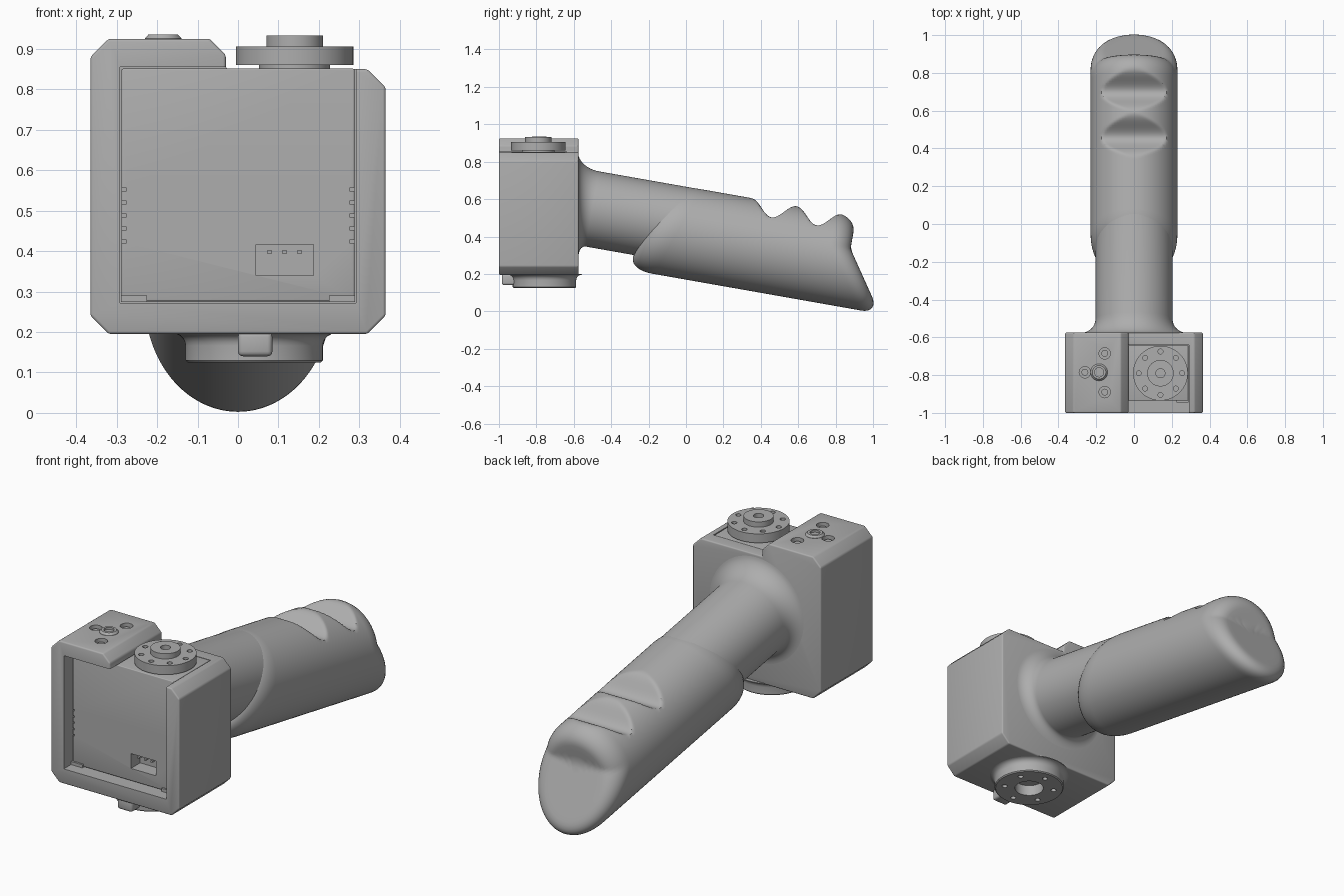
import bpy, bmesh
from math import sin, cos, pi, radians
from mathutils import Matrix, Vector

if "Cube" in bpy.data.objects:
    bpy.data.objects.remove(bpy.data.objects["Cube"])

grey = bpy.data.materials.new("matte_grey")
grey.use_nodes = True
grey.diffuse_color = (0.42, 0.42, 0.42, 1)
grey.node_tree.nodes["Principled BSDF"].inputs["Base Color"].default_value = (0.42, 0.42, 0.42, 1)


def finish(name, bm):
    """Turn a bmesh into a named, coloured object."""
    bmesh.ops.remove_doubles(bm, verts=bm.verts, dist=1e-5)
    bmesh.ops.recalc_face_normals(bm, faces=bm.faces)
    mesh = bpy.data.meshes.new(name)
    bm.to_mesh(mesh)
    bm.free()
    ob = bpy.data.objects.new(name, mesh)
    bpy.context.collection.objects.link(ob)
    mesh.materials.append(grey)
    return ob


def activate(ob):
    bpy.ops.object.select_all(action="DESELECT")
    ob.select_set(True)
    bpy.context.view_layer.objects.active = ob


def smooth(ob, angle=35):
    activate(ob)
    bpy.ops.object.shade_smooth_by_angle(angle=radians(angle))


def bevel(ob, width):
    mod = ob.modifiers.new("bevel", "BEVEL")
    mod.width, mod.segments, mod.limit_method = width, 3, "ANGLE"
    activate(ob)
    bpy.ops.object.modifier_apply(modifier=mod.name)


def cut(ob, cutter):
    cutter.hide_render = True
    mod = ob.modifiers.new("cut", "BOOLEAN")
    mod.object, mod.operation, mod.solver = cutter, "DIFFERENCE", "EXACT"
    activate(ob)
    bpy.ops.object.modifier_apply(modifier=mod.name)
    bpy.data.objects.remove(cutter)


def add_box(bm, lo, hi):
    lo, hi = Vector(lo), Vector(hi)
    matrix = Matrix.Translation((lo + hi) / 2) @ Matrix.Diagonal((*(hi - lo), 1))
    bmesh.ops.create_cube(bm, size=1, matrix=matrix)


def boxes(name, *pairs):
    bm = bmesh.new()
    for lo, hi in pairs:
        add_box(bm, lo, hi)
    return finish(name, bm)


def drills(spots, z, depth):
    """Vertical cylinders (x, y, radius) centred on height z."""
    bm = bmesh.new()
    for x, y, r in spots:
        bmesh.ops.create_cone(bm, cap_ends=True, segments=24, radius1=r, radius2=r,
                              depth=depth, matrix=Matrix.Translation((x, y, z)))
    return finish("hole_cutter", bm)


def loft(name, rings, caps=False):
    bm = bmesh.new()
    rows = [[bm.verts.new(p) for p in ring] for ring in rings]
    n = len(rows[0])
    for a, b in zip(rows, rows[1:]):
        for i in range(n):
            j = (i + 1) % n
            bm.faces.new((a[i], a[j], b[j], b[i]))
    if caps:
        bm.faces.new(rows[0])
        bm.faces.new(rows[-1])
    return finish(name, bm)


def lathe(name, x, y, profile, n=64):
    return loft(name, [[(x + r * cos(2 * pi * i / n), y + r * sin(2 * pi * i / n), z)
                        for i in range(n)] for r, z in profile])


def circle_spots(x, y, radius, count, r, turn=0.0):
    return [(x + radius * cos(turn + 2 * pi * i / count),
             y + radius * sin(turn + 2 * pi * i / count), r) for i in range(count)]


# Bracket: chamfered outline run front to back, hollowed from the front
outline = [(-.365, .24), (-.32, .195), (.32, .195), (.365, .24), (.365, .805), (.32, .85),
           (-.03, .85), (-.03, .885), (-.07, .925), (-.32, .925), (-.365, .88)]
bracket = loft("bracket", [[(x, y, z) for x, z in outline] for y in (-1, -.575)], caps=True)
bevel(bracket, .007)
cut(bracket, boxes("pocket_cutter", ((-.292, -1.1, .272), (.292, -.64, .855))))
arm_holes = [(-.155, -.685, .03), (-.155, -.89, .03), (-.26, -.785, .03)]
cut(bracket, drills(arm_holes, .925, .06))
smooth(bracket)

# Screws in the bracket arm
for i, (x, y, r) in enumerate(arm_holes):
    smooth(lathe(f"arm_screw_{i + 1}", x, y, [(0, .912), (.018, .912), (.018, .89), (0, .89)], 24))
smooth(lathe("arm_pivot", -.185, -.785, [(0, .915), (.024, .915), (.024, .936), (.036, .936),
                                         (.045, .926), (.045, .915), (0, .915)], 40))

# Motor body with side vents and a connector window
motor = boxes("motor_body", ((-.288, -.935, .276), (.288, -.642, .851)))
bevel(motor, .004)
slots = [((side * .288 - .012, -.96, .42 + .032 * i), (side * .288 + .012, -.9, .428 + .032 * i))
         for side in (-1, 1) for i in range(5)]
cut(motor, boxes("motor_cutter", ((.045, -.96, .34), (.187, -.86, .416)), *slots))
smooth(motor)
boxes("motor_feet", *[((x, -.945, .274), (x + .064, -.92, .29)) for x in (-.289, .225)])
boxes("connector_pins", *[((x - .005, -.92, .393), (x + .005, -.85, .403))
                          for x in (.078, .115, .152)])

# Output disc on top of the motor
hx, hy = .14, -.79
horn = lathe("output_disc", hx, hy, [(0, .895), (.024, .895), (.024, .933), (.07, .933),
                                     (.07, .906), (.145, .906), (.145, .86), (.088, .86),
                                     (.088, .84), (0, .84)])
cut(horn, drills(circle_spots(hx, hy, .115, 8, .013), .906, .05))
smooth(horn)

# Flared boss under the bracket, with its hole ring
bx, by = .04, -.757
arc = [(.2 - .03 * sin(t * pi / 10), .196 - .03 * (1 - cos(t * pi / 10))) for t in range(6)]
boss = lathe("lower_boss", bx, by, [(0, .2), (.2, .2)] + arc +
             [(.17, .13), (.165, .125), (.07, .125), (.07, .18), (0, .18)])
cut(boss, drills(circle_spots(bx, by, .122, 6, .013, pi / 6), .125, .05))
smooth(boss)
lug = boxes("lower_lug", ((0, -.985, .14), (.085, -.88, .2)))
bevel(lug, .012)
smooth(lug)

# Handle parts share a frame tilted ten degrees down toward the back
tilt = Matrix.Translation((0, 0, .459)) @ Matrix.Rotation(radians(-10), 4, "X")
STEPS = 96


def oval(f, half_w, half_h, mid, station, ceiling=None):
    """Cross-section scaled by f; station(z) gives its place along the handle."""
    ring = []
    for i in range(STEPS):
        a = 2 * pi * i / STEPS
        x, z = f * half_w * cos(a), mid + f * half_h * sin(a)
        s = station(z)
        if ceiling:
            z = min(z, ceiling(s))
        ring.append(tilt @ Vector((x, s, z)))
    return ring


# Neck: flares into the flat back of the bracket
neck_r, flare = .204, .075
rings = [oval(1, neck_r + flare, neck_r + flare, 0, lambda z: -.6 - .176 * z)]
for k in range(9):
    a = k * pi / 16
    r = neck_r + flare * (1 - sin(a))
    s0 = -.585 + flare * (1 - cos(a))
    rings.append(oval(1, r, r, 0, lambda z, s0=s0, q=cos(a): s0 - .176 * z * q))
rings.append(oval(1, neck_r, neck_r, 0, lambda z: .12))
smooth(loft("neck", rings, caps=True), 40)


# Grip: rounded slanted ends and two finger grooves
def grooves(s):
    if .32 < s < .81:
        return .163 + .041 * cos(2 * pi * (s - .32) / .245)
    return .205


def start(z):
    return -.176 + .35 * z


def end(z):
    return .888 + .68 * max(0, .03 - z)


def grip_ring(f, station):
    return oval(f, .23, .245, -.04, station, grooves)


rings = [grip_ring(0, start)]
for k in range(9):
    a = k * pi / 16
    rings.append(grip_ring(.67 + .33 * sin(a), lambda z, d=.14 * (1 - cos(a)): start(z) + d))
# Body stations slide from the front slant to the back slant
for k in range(1, 81):
    t = k / 80
    rings.append(grip_ring(1, lambda z, t=t: (start(z) + .14) * (1 - t) + (end(z) - .1) * t))
for k in range(1, 9):
    a = k * pi / 16
    rings.append(grip_ring(.66 + .34 * cos(a), lambda z, d=.1 * (1 - sin(a)): end(z) - d))
rings += [grip_ring(f, end) for f in (.55, .44, .33, .22, .11, 0)]
smooth(loft("grip", rings), 32)
